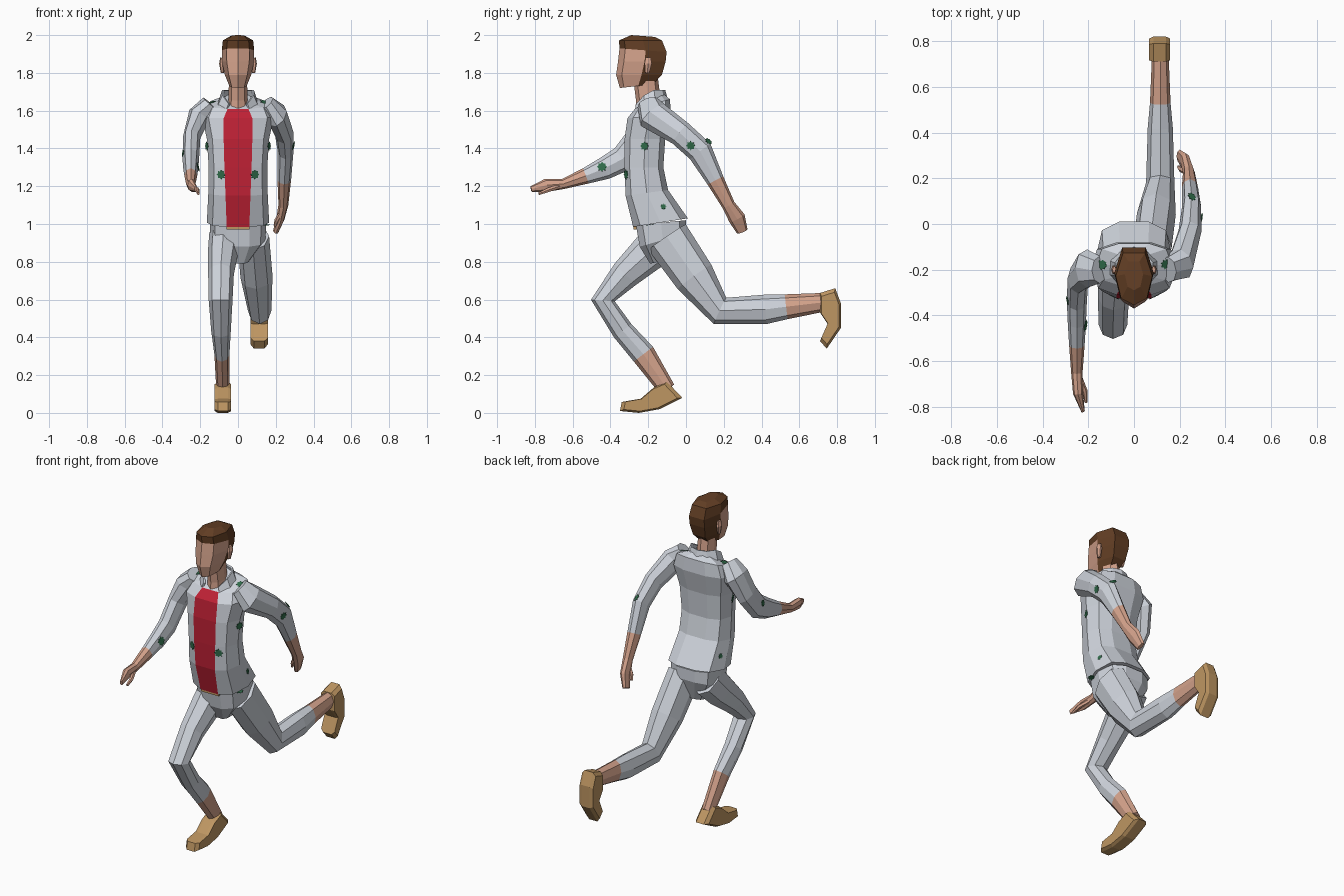
import bpy, bmesh, math
from mathutils import Vector as V

if "Cube" in bpy.data.objects:
    bpy.data.objects.remove(bpy.data.objects["Cube"])


def material(name, r, g, b):
    m = bpy.data.materials.new(name)
    m.diffuse_color = [((c / 255 + .055) / 1.055) ** 2.4 for c in (r, g, b)] + [1]
    m.use_nodes = True
    m.node_tree.nodes["Principled BSDF"].inputs["Base Color"].default_value = m.diffuse_color
    return m


CLOTH = material("pale grey cloth", 207, 212, 220)
RED = material("red shirt", 192, 33, 53)
SKIN = material("skin", 213, 163, 140)
HAIR = material("brown hair", 98, 62, 36)
SHOE = material("tan leather", 190, 150, 98)
GREEN = material("green spots", 48, 108, 74)


def finish(name, bm, mats):
    bmesh.ops.recalc_face_normals(bm, faces=bm.faces)
    me = bpy.data.meshes.new(name)
    bm.to_mesh(me)
    bm.free()
    for m in mats:
        me.materials.append(m)
    ob = bpy.data.objects.new(name, me)
    bpy.context.collection.objects.link(ob)
    return ob


def loft(name, rings, mats, rule=lambda i, j, c: 0):
    """Bridge closed rings and cap the ends; rule picks the material."""
    bm = bmesh.new()
    vs = [[bm.verts.new(p) for p in r] for r in rings]
    n = len(vs[0])
    for i in range(len(vs) - 1):
        for j in range(n):
            k = (j + 1) % n
            f = bm.faces.new((vs[i][j], vs[i][k], vs[i + 1][k], vs[i + 1][j]))
            f.material_index = rule(i, j, f.calc_center_median())
    for i in (0, len(vs) - 1):
        f = bm.faces.new(vs[i])
        f.material_index = rule(min(i, len(vs) - 2), -1, f.calc_center_median())
    return finish(name, bm, mats)


def tube(name, path, mats, split=99, n=8):
    """Limb along (x, y, z, half width, half depth); second colour from split."""
    pts = [V(p[:3]) for p in path]
    rings = []
    for i, p in enumerate(path):
        t = V()
        if i:
            t += (pts[i] - pts[i - 1]).normalized()
        if i < len(pts) - 1:
            t += (pts[i + 1] - pts[i]).normalized()
        t.normalize()
        u = V((1, 0, 0))
        u = (u - t * u.dot(t)).normalized()
        v = t.cross(u)
        rings.append([pts[i] + u * p[3] * math.cos(a) + v * p[4] * math.sin(a)
                      for a in (math.tau * k / n for k in range(n))])
    return loft(name, rings, mats, lambda i, j, c: int(i >= split))


def body_ring(zf, zb, f, b, rx, w):
    """Boxy trunk section with a flat front strip of half width w."""
    d = b - f
    half = [(w, f), (.82 * rx, f + .13 * d), (rx, f + .5 * d), (.85 * rx, b - .13 * d), (.4 * rx, b)]
    pts = [(-w, f)] + half + [(-x, y) for x, y in half[:0:-1]]
    return [(x, y, zf + (zb - zf) * (y - f) / d) for x, y in pts]


def prism(name, profile, xc, w, mat):
    """Shoe side profile (y, z) spread across x with chamfered sides."""
    cy = sum(p[0] for p in profile) / len(profile)
    cz = sum(p[1] for p in profile) / len(profile)
    rings = [[(xc + dx * w, cy + (y - cy) * s, cz + (z - cz) * s) for y, z in profile]
             for dx, s in ((-1, .86), (-.6, 1), (.6, 1), (1, .86))]
    return loft(name, rings, [mat])


# Jacket with red shirt strip
jacket = loft("jacket", [body_ring(*r) for r in (
    (.985, 1.03, -.28, .01, .165, .06),
    (1.15, 1.18, -.32, -.095, .157, .066),
    (1.30, 1.30, -.325, -.12, .155, .072),
    (1.45, 1.45, -.325, -.11, .165, .076),
    (1.56, 1.58, -.31, -.08, .19, .076),
    (1.61, 1.66, -.27, -.085, .165, .055),
    (1.63, 1.69, -.24, -.12, .07, .03))], [CLOTH, RED],
    lambda i, j, c: int(j == 0 and i < 5))

# Trouser seat and belt
loft("trouser_seat", [body_ring(*r) for r in (
    (.79, .82, -.19, -.05, .06, .03),
    (.88, .95, -.245, .0, .145, .06),
    (.995, 1.02, -.265, .0, .15, .06))], [CLOTH])
loft("belt", [[(x, y, z) for x, y in ((-.06, -.277), (.06, -.277), (.06, -.2), (-.06, -.2))]
              for z in (.972, .992)], [SHOE])

# Collar, open at the front
bm = bmesh.new()
rows = []
for k in range(9):
    a = math.radians(-55 + 290 * k / 8)
    s, c = math.sin(a), math.cos(a)
    drop = max(0, -s) * .09
    rows.append([bm.verts.new((.088 * c, -.195 + .085 * s, 1.71 - drop)),
                 bm.verts.new((.115 * c, -.19 + .1 * s, 1.635 - drop * .5))])
for p, q in zip(rows, rows[1:]):
    bm.faces.new((p[0], p[1], q[1], q[0]))
collar = finish("collar", bm, [CLOTH])
mod = collar.modifiers.new("thickness", 'SOLIDIFY')
mod.thickness = .012

# Neck and head
tube("neck", [(0, -.195, 1.58, .055, .075), (0, -.2, 1.66, .05, .065),
              (0, -.215, 1.78, .048, .065)], [SKIN])


def head_ring(z, f, b, rx, tilt=0):
    d = b - f
    half = [(.7 * rx, f + .12 * d), (rx, f + .54 * d), (.6 * rx, b - .03 * d)]
    pts = [(0, f)] + half + [(-x, y) for x, y in half[::-1]]
    return [(x, y, z + tilt * (y - f) / d) for x, y in pts]


loft("head", [head_ring(*r) for r in (
    (1.72, -.35, -.17, .046, .02), (1.79, -.37, -.12, .07), (1.86, -.36, -.10, .085),
    (1.93, -.352, -.095, .086, -.02), (1.972, -.355, -.12, .08), (2.0, -.29, -.16, .04, -.01))],
    [SKIN, HAIR], lambda i, j, c: int(i >= 3 or (c.y > -.21 and j >= 0)))
for s in (-1, 1):
    tube("ear", [(s * .083, -.205, 1.80, .008, .012), (s * .088, -.2, 1.85, .012, .022),
                 (s * .086, -.2, 1.88, .008, .015)], [SKIN], n=6)

# Planted leg and trailing leg, skin below the cuff
tube("planted_leg", [
    (-.072, -.1, .95, .08, .11), (-.08, -.2, .845, .08, .1), (-.09, -.32, .735, .068, .08),
    (-.092, -.44, .595, .063, .063), (-.09, -.335, .435, .052, .058),
    (-.085, -.225, .31, .04, .064), (-.08, -.1, .125, .035, .045)], [CLOTH, SKIN], 5)
tube("trailing_leg", [
    (.08, -.1, .93, .085, .12), (.098, .045, .72, .085, .11), (.115, .18, .54, .062, .077),
    (.115, .42, .548, .055, .078), (.115, .53, .562, .045, .066),
    (.115, .75, .588, .036, .048)], [CLOTH, SKIN], 4)

# Shoes
prism("planted_shoe", [(-.35, .01), (-.34, .058), (-.24, .075), (-.17, .135), (-.1, .165),
                       (-.02, .08), (-.14, .02), (-.25, 0)], -.08, .044, SHOE)
prism("trailing_shoe", [(.71, .635), (.79, .66), (.82, .58), (.82, .45), (.745, .34),
                        (.71, .38), (.75, .47), (.71, .53)], .112, .046, SHOE)

# Arms with hands, skin below the cuff
back_arm = tube("back_arm", [
    (.15, -.2, 1.64, .045, .06), (.205, -.175, 1.575, .06, .085), (.245, -.03, 1.48, .05, .068),
    (.252, .075, 1.385, .042, .068), (.245, .155, 1.232, .036, .047), (.24, .225, 1.1, .026, .035),
    (.225, .27, 1.03, .022, .045), (.2, .298, .96, .015, .03)], [CLOTH, SKIN], 4)
front_arm = tube("front_arm", [
    (-.15, -.2, 1.64, .045, .06), (-.205, -.195, 1.575, .06, .085), (-.245, -.24, 1.46, .046, .075),
    (-.25, -.335, 1.345, .044, .07), (-.25, -.43, 1.295, .04, .06), (-.25, -.53, 1.255, .034, .043),
    (-.25, -.65, 1.212, .025, .027), (-.245, -.74, 1.205, .022, .035),
    (-.223, -.82, 1.185, .008, .015)], [CLOTH, SKIN], 5)
tube("back_thumb", [(.235, .225, 1.07, .013, .014), (.205, .24, 1.02, .012, .013),
                    (.195, .25, .99, .007, .008)], [SKIN], n=6)
tube("front_thumb", [(-.24, -.67, 1.2, .013, .014), (-.215, -.73, 1.18, .012, .013),
                     (-.21, -.78, 1.16, .007, .008)], [SKIN], n=6)

# Green spots: thin jagged plates set on the nearest cloth face
bpy.context.view_layer.update()


def spot(target, at, r=.026):
    _, loc, nor, _ = target.closest_point_on_mesh(V(at))
    q = nor.to_track_quat('Z', 'Y')
    bm = bmesh.new()
    bm.faces.new([bm.verts.new(loc + nor * .004 + q @ V((
        r * (1, .72)[k % 2] * math.cos(k * math.tau / 16),
        r * (1, .72)[k % 2] * math.sin(k * math.tau / 16), 0))) for k in range(16)])
    ob = finish("green_spot", bm, [GREEN])
    ob.modifiers.new("thickness", 'SOLIDIFY').thickness = .002
    if ob.data.polygons[0].normal.dot(nor) < 0:
        ob.data.flip_normals()


for s in (-1, 1):
    spot(jacket, (s * .105, -.35, 1.26))
    spot(jacket, (s * .2, -.22, 1.41), .024)
    spot(jacket, (s * .2, -.11, 1.1), .016)
    spot(jacket, (s * .155, -.2, 1.7), .024)
spot(jacket, (.17, -.2, .99), .022)
spot(back_arm, (.32, .02, 1.41), .025)
spot(back_arm, (.26, .14, 1.46), .022)
spot(front_arm, (-.18, -.45, 1.31), .027)
spot(front_arm, (-.32, -.34, 1.38), .02)
